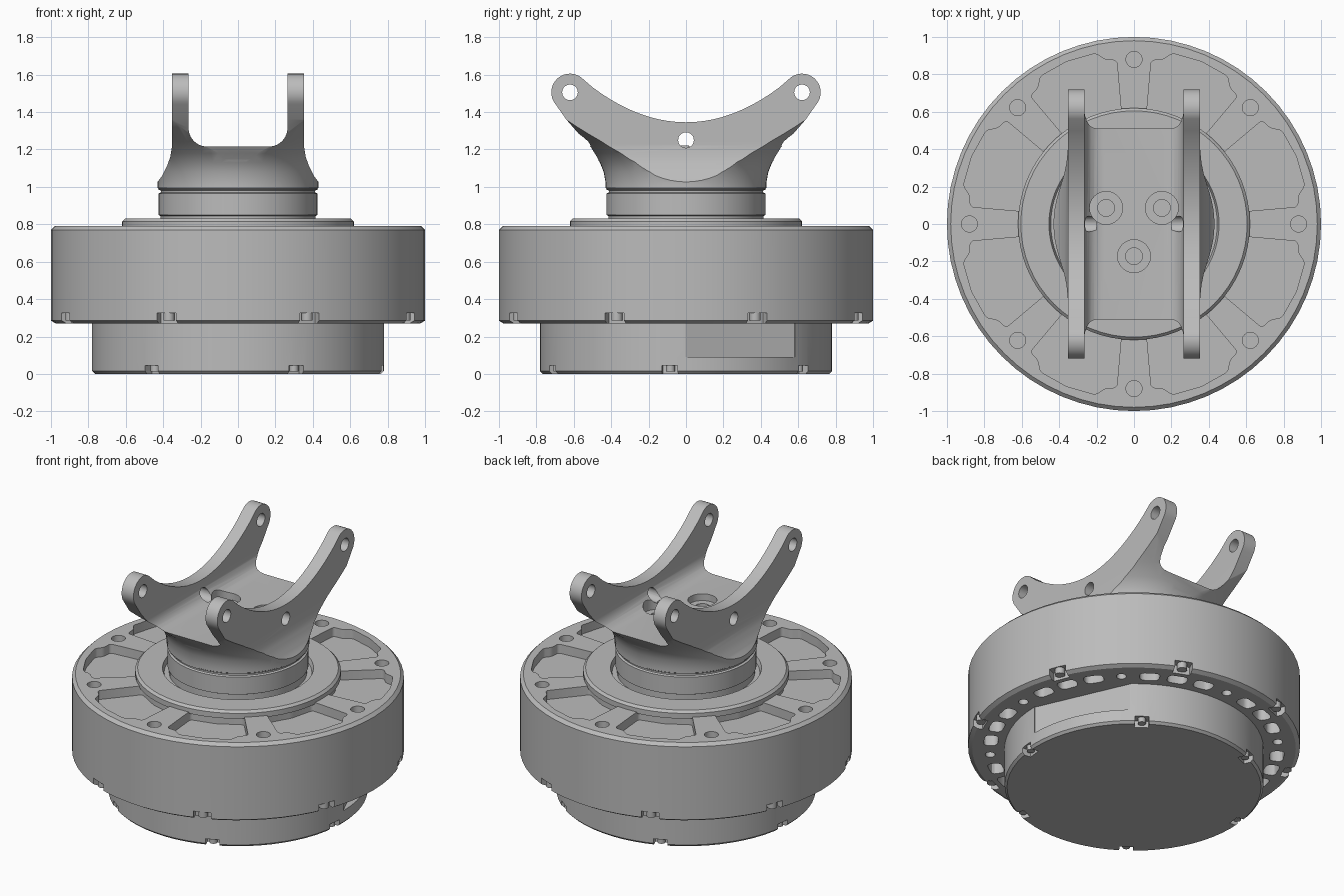
import bpy
import bmesh
from math import sin, cos, radians, pi
from mathutils import Matrix

if "Cube" in bpy.data.objects:
    bpy.data.objects.remove(bpy.data.objects["Cube"], do_unlink=True)

GREY = (0.5, 0.5, 0.5, 1)
metal = bpy.data.materials.new("cast_grey")
metal.use_nodes = True
metal.diffuse_color = GREY
metal.node_tree.nodes["Principled BSDF"].inputs["Base Color"].default_value = GREY

ALONG_X = Matrix(((0, 0, 1, 0), (1, 0, 0, 0), (0, 1, 0, 0), (0, 0, 0, 1)))
ALONG_Y = Matrix(((1, 0, 0, 0), (0, 0, 1, 0), (0, 1, 0, 0), (0, 0, 0, 1)))


def spin(deg):
    return Matrix.Rotation(radians(deg), 4, 'Z')


def circle(cx, cy, r, n=20):
    return [(cx + r * cos(2 * pi * i / n), cy + r * sin(2 * pi * i / n)) for i in range(n)]


def polar(points):
    return [(r * cos(radians(a)), r * sin(radians(a))) for r, a in points]


def box(x0, x1, half):
    return [(x0, -half), (x1, -half), (x1, half), (x0, half)]


def mirrored(half):
    """Close a half outline by reflecting it; both ends may touch the axis."""
    return half + [(-u, v) for u, v in reversed(half) if u > 0]


def prism(bm, outline, low, high, matrix=Matrix(), rounding=0):
    part = bmesh.new()
    a = [part.verts.new((u, v, low)) for u, v in outline]
    b = [part.verts.new((u, v, high)) for u, v in outline]
    part.faces.new(a)
    part.faces.new(b)
    uprights = []
    for i in range(len(a)):
        j = (i + 1) % len(a)
        part.faces.new((a[i], a[j], b[j], b[i]))
        uprights.append(part.edges.get((a[i], b[i])))
    if rounding:
        bmesh.ops.bevel(part, geom=uprights, offset=rounding, segments=3,
                        profile=0.5, affect='EDGES')
    bmesh.ops.transform(part, matrix=matrix, verts=part.verts)
    bmesh.ops.recalc_face_normals(part, faces=part.faces)
    temp = bpy.data.meshes.new("temp")
    part.to_mesh(temp)
    part.free()
    bm.from_mesh(temp)
    bpy.data.meshes.remove(temp)


def make(name, bm):
    mesh = bpy.data.meshes.new(name)
    bm.to_mesh(mesh)
    bm.free()
    mesh.materials.append(metal)
    obj = bpy.data.objects.new(name, mesh)
    bpy.context.collection.objects.link(obj)
    return obj


def lathe(name, profile, n=64):
    bm = bmesh.new()
    rings = [[bm.verts.new((r * cos(2 * pi * i / n), r * sin(2 * pi * i / n), z))
              for i in range(n)] for r, z in profile]
    for p, q in zip(rings, rings[1:]):
        for i in range(n):
            j = (i + 1) % n
            bm.faces.new((p[i], p[j], q[j], q[i]))
    bm.faces.new(rings[0])
    bm.faces.new(rings[-1])
    bmesh.ops.recalc_face_normals(bm, faces=bm.faces)
    return make(name, bm)


def boolean(target, cutter, operation='DIFFERENCE'):
    cutter.hide_render = True
    mod = target.modifiers.new("cut", 'BOOLEAN')
    mod.operation = operation
    mod.solver = 'EXACT'
    mod.object = cutter
    bpy.context.view_layer.objects.active = target
    bpy.ops.object.modifier_apply(modifier=mod.name)
    bpy.data.objects.remove(cutter, do_unlink=True)


# Main drum with pockets, bolt holes, underside slots and rim notches
drum = lathe("drum", [(0.975, 0.27), (1, 0.285), (1, 0.77), (0.98, 0.79)])
pocket = polar([(0.6, -16), (0.6, 0), (0.6, 16), (0.88, 16.5), (0.89, 12.5), (0.935, 10),
                (0.94, 0), (0.935, -10), (0.89, -12.5), (0.88, -16.5)])
slot = polar([(0.825, -4), (0.91, -4), (0.91, 4), (0.825, 4)])
cuts = bmesh.new()
for k in range(8):
    step = 45 * k
    prism(cuts, pocket, 0.73, 0.9, spin(step + 22.5), 0.018)
    prism(cuts, circle(0.88, 0, 0.043), 0.69, 0.9, spin(step))
    prism(cuts, circle(0.87, 0, 0.03), 0.2, 0.38, spin(step))
    prism(cuts, box(0.94, 1.1, 0.055), 0.2, 0.325, spin(step + 22.5))
    for s in (11.25, 22.5, 33.75):
        prism(cuts, slot, 0.2, 0.4, spin(step + s), 0.03)
boolean(drum, make("drum_cutter", cuts))

# Lower cover with a flat recess on one side and edge notches
cover = lathe("lower_cover", [(0.765, 0), (0.78, 0.015), (0.78, 0.28)])
cuts = bmesh.new()
prism(cuts, box(0.708, 0.9, 0.32), 0.09, 0.35, spin(24))
for k in range(6):
    prism(cuts, box(0.72, 0.9, 0.042), -0.1, 0.045, spin(60 * k - 6.4))
boolean(cover, make("cover_cutter", cuts))

# Screws sitting in the notches
screws = bmesh.new()
for k in range(8):
    prism(screws, circle(0.965, 0, 0.03, 16), 0.285, 0.33, spin(45 * k + 22.5))
for k in range(6):
    prism(screws, circle(0.747, 0, 0.024, 16), 0.012, 0.05, spin(60 * k - 6.4))
make("notch_screws", screws)

# Raised ring and grooved neck
lathe("top_ring", [(0.62, 0.78), (0.62, 0.815), (0.605, 0.83), (0.455, 0.83), (0.445, 0.8)])
lathe("neck", [(0.415, 0.79), (0.415, 0.845), (0.425, 0.85), (0.425, 0.965),
               (0.412, 0.97), (0.412, 0.98), (0.425, 0.985), (0.425, 1.0)])

# Fork: side outline, trimmed by the front outline and a flared envelope
lug = [(0.62 + 0.1 * cos(radians(a)), 1.505 + 0.1 * sin(radians(a))) for a in range(-40, 126, 11)]
saddle = [(0.05 * i, 1.345 + 0.75 * (0.05 * i) ** 2) for i in range(10, -1, -1)]
side = [(0.45, 0.98), (0.45, 1.08), (0.47, 1.15), (0.51, 1.215), (0.57, 1.28), (0.64, 1.36)]
bm = bmesh.new()
prism(bm, mirrored(side + lug + saddle), -0.5, 0.5, ALONG_X)
fork = make("fork", bm)

fillet = [(0.165 + 0.1 * cos(radians(a)), 1.315 - 0.1 * sin(radians(a))) for a in range(0, 91, 15)]
front = [(0.45, 0.95), (0.435, 1.02), (0.405, 1.06), (0.38, 1.11), (0.362, 1.16),
         (0.352, 1.22), (0.352, 1.7), (0.265, 1.7)]
bm = bmesh.new()
prism(bm, mirrored(front + fillet), -1, 1, ALONG_Y)
boolean(fork, make("front_cutter", bm), 'INTERSECT')
envelope = lathe("envelope", [(0.415, 0.985), (0.43, 0.995), (0.43, 1.025), (0.44, 1.08), (0.46, 1.13),
                              (0.5, 1.18), (0.57, 1.24), (0.68, 1.32), (0.85, 1.45), (1.0, 1.7)])
boolean(fork, envelope, 'INTERSECT')

# Cross holes in the arms, then counterbored floor holes
cuts = bmesh.new()
for y, z in ((-0.62, 1.505), (0, 1.25), (0.62, 1.505)):
    for x in (-0.5, 0.2):
        prism(cuts, circle(y, z, 0.042), x, x + 0.3, ALONG_X)
boolean(fork, make("arm_hole_cutter", cuts))
for radius, depth in ((0.088, 1.17), (0.045, 1.08)):
    cuts = bmesh.new()
    for a in (30, 150, 270):
        prism(cuts, circle(0.172, 0, radius, 24), depth, 1.3, spin(a))
    boolean(fork, make("floor_hole_cutter", cuts))

# Smooth shading with crisp edges
bpy.ops.object.select_all(action='DESELECT')
for obj in bpy.context.scene.objects:
    if obj.type == 'MESH':
        obj.select_set(True)
        bpy.context.view_layer.objects.active = obj
bpy.ops.object.shade_smooth_by_angle(angle=radians(30))
